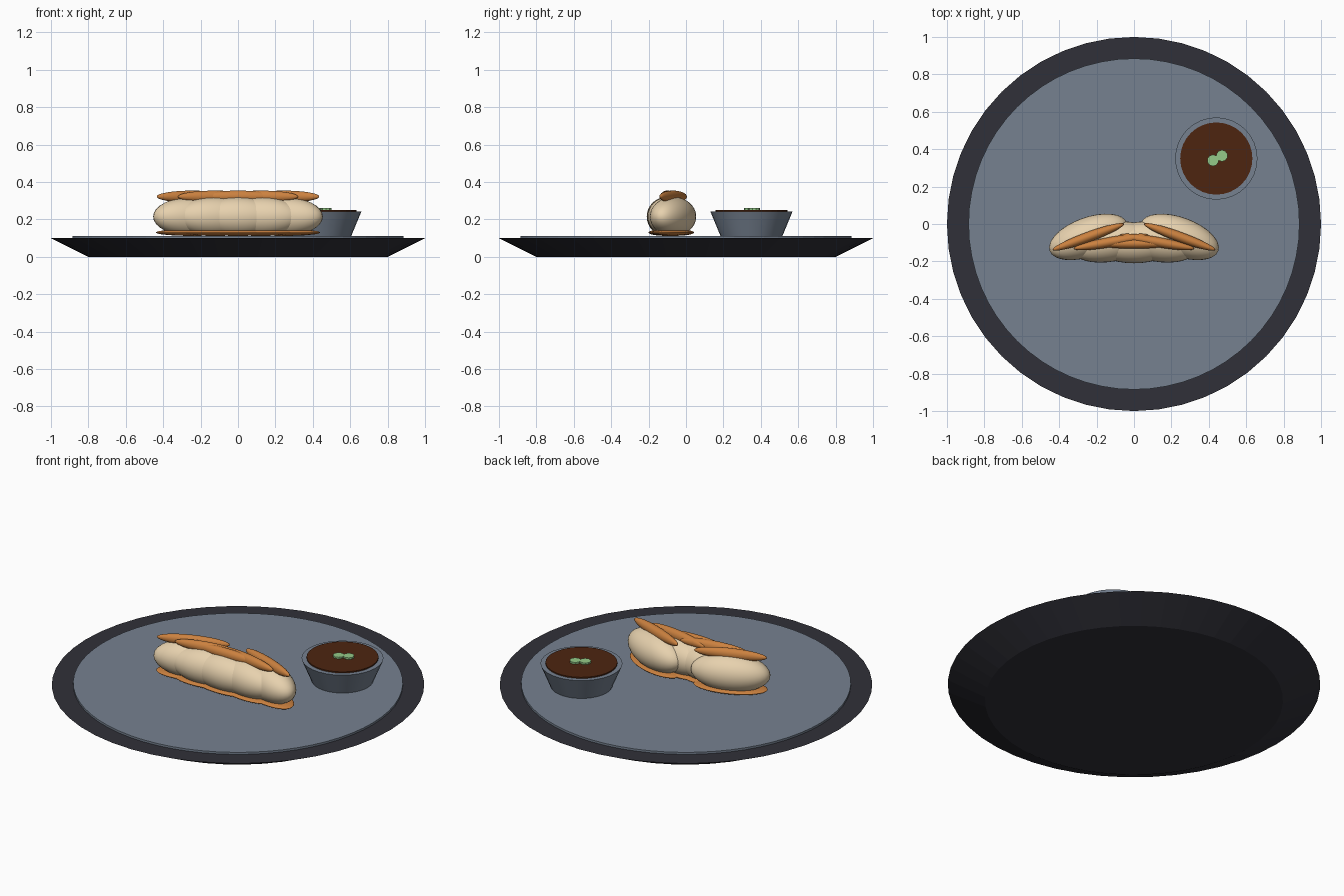
import bpy
import math

cube = bpy.data.objects.get("Cube")
if cube:
    bpy.data.objects.remove(cube, do_unlink=True)


def material(name, rgb):
    m = bpy.data.materials.new(name)
    m.use_nodes = True
    m.diffuse_color = (*rgb, 1)
    m.node_tree.nodes["Principled BSDF"].inputs["Base Color"].default_value = (*rgb, 1)
    return m


charcoal = material("charcoal", (0.03, 0.03, 0.04))
slate = material("slate grey", (0.18, 0.22, 0.28))
dough = material("cream dough", (0.85, 0.68, 0.45))
toasted = material("toasted brown", (0.6, 0.22, 0.05))
sauce_brown = material("dark sauce", (0.075, 0.018, 0.005))
green = material("spring green", (0.3, 0.6, 0.25))


def finish(name, mat, smooth):
    ob = bpy.context.object
    ob.name = name
    ob.data.materials.append(mat)
    if smooth:
        bpy.ops.object.shade_smooth_by_angle(angle=math.radians(30))
    return ob


def frustum(name, mat, r_low, r_high, z_low, z_high, x=0, y=0, sides=32, smooth=False):
    bpy.ops.mesh.primitive_cone_add(vertices=sides, radius1=r_low, radius2=r_high,
                                    depth=z_high - z_low,
                                    location=(x, y, (z_low + z_high) / 2))
    return finish(name, mat, smooth)


def ellipsoid(name, mat, centre, half_size, turn):
    bpy.ops.mesh.primitive_uv_sphere_add(segments=32, ring_count=16, radius=1,
                                         location=centre, rotation=(0, 0, turn))
    bpy.context.object.scale = half_size
    return finish(name, mat, True)


# Plate with a raised inlay
frustum("plate", charcoal, 0.8, 1.0, 0, 0.1, sides=48)
frustum("plate_inlay", slate, 0.885, 0.885, 0.09, 0.112, sides=64)

# Dipping dish, sauce and garnish
DISH = (0.44, 0.35)
frustum("sauce_dish", slate, 0.165, 0.22, 0.11, 0.243, *DISH, smooth=True)
frustum("sauce", sauce_brown, 0.193, 0.193, 0.235, 0.25, *DISH)
for side, dx, dy in (("left", 0.03, 0.015), ("right", -0.018, -0.01)):
    frustum("garnish_" + side, green, 0.031, 0.031, 0.245, 0.26,
            DISH[0] + dx, DISH[1] + dy, sides=10)

# Fan of five overlapping dumplings: body, crisp underside and pleated crest
for i in range(-2, 3):
    x, y = 0.122 * i, -0.105 + 0.009 * i * i
    turn = math.radians(-10 * i)
    n = str(i + 3)
    ellipsoid("dumpling_body_" + n, dough, (x, y, 0.215), (0.22, 0.105, 0.105), turn)
    ellipsoid("dumpling_base_" + n, toasted, (x, y, 0.13), (0.205, 0.095, 0.018), turn)
    ellipsoid("dumpling_crest_" + n, toasted, (x, y, 0.322), (0.203, 0.027, 0.032), turn)
